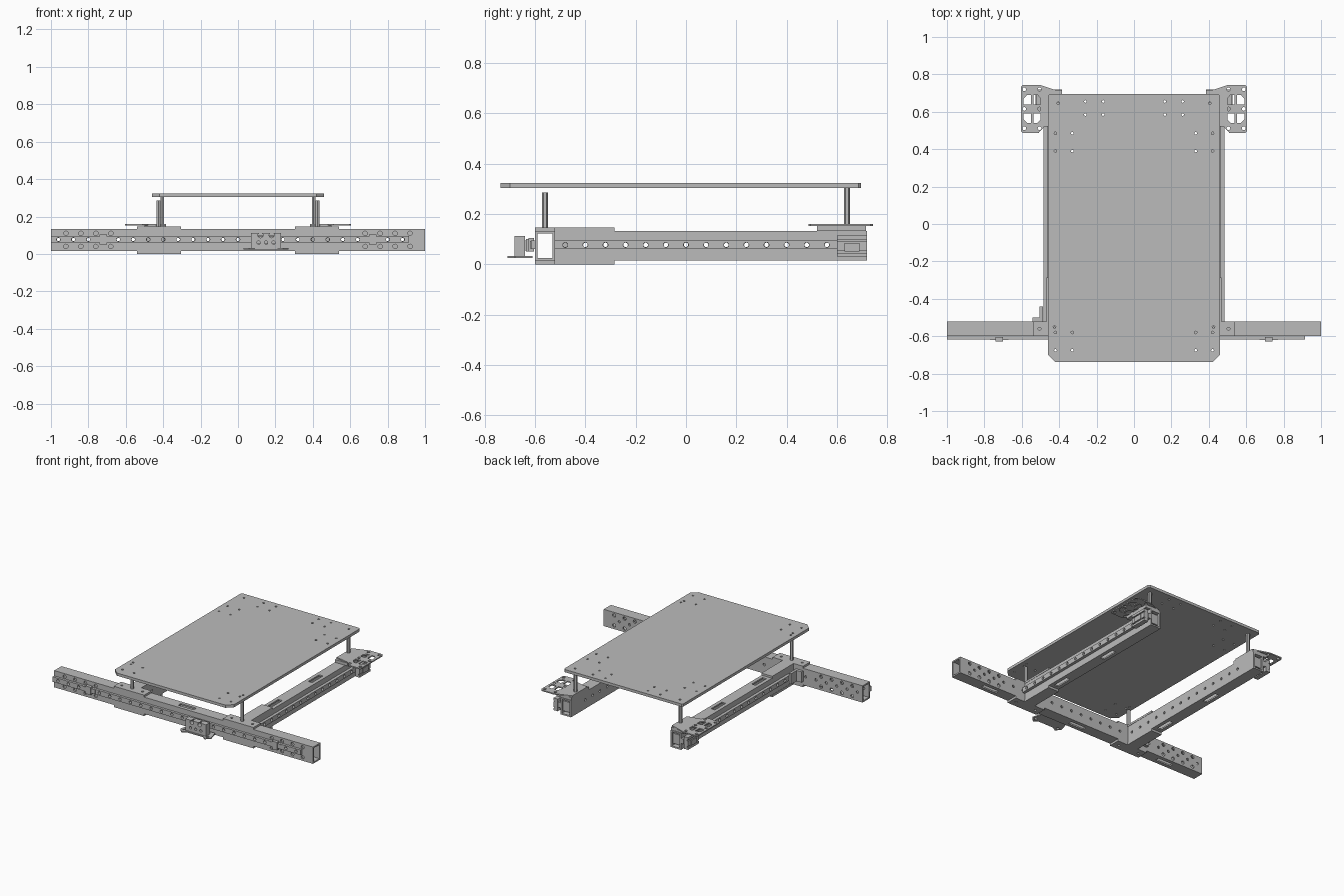
import bpy, bmesh, math
from mathutils import Matrix, Vector

if "Cube" in bpy.data.objects:
    bpy.data.objects.remove(bpy.data.objects["Cube"])

metal = bpy.data.materials.new("plain_grey_metal")
metal.use_nodes = True
GREY = (0.5, 0.5, 0.5, 1)
metal.diffuse_color = GREY
metal.node_tree.nodes["Principled BSDF"].inputs["Base Color"].default_value = GREY

TURN = {"x": Matrix.Rotation(math.pi / 2, 4, "Y"),
        "y": Matrix.Rotation(math.pi / 2, 4, "X"),
        "z": Matrix.Identity(4)}


def add_box(bm, x, y, z):
    lo, hi = Vector((x[0], y[0], z[0])), Vector((x[1], y[1], z[1]))
    m = Matrix.Translation((lo + hi) / 2) @ Matrix.Diagonal((hi - lo).to_4d())
    bmesh.ops.create_cube(bm, size=1, matrix=m)


def add_rod(bm, centre, radius, length, axis, sides=12):
    bmesh.ops.create_cone(bm, cap_ends=True, segments=sides, radius1=radius, radius2=radius,
                          depth=length, matrix=Matrix.Translation(centre) @ TURN[axis])


def add_prism(bm, points, z):
    face = bm.faces.new([bm.verts.new((px, py, z[0])) for px, py in points])
    top = bmesh.ops.extrude_face_region(bm, geom=[face])["geom"]
    bmesh.ops.translate(bm, vec=(0, 0, z[1] - z[0]),
                        verts=[v for v in top if isinstance(v, bmesh.types.BMVert)])


def finish(name, bm):
    bmesh.ops.recalc_face_normals(bm, faces=bm.faces)
    mesh = bpy.data.meshes.new(name)
    bm.to_mesh(mesh)
    bm.free()
    mesh.materials.append(metal)
    ob = bpy.data.objects.new(name, mesh)
    bpy.context.scene.collection.objects.link(ob)
    return ob


def box(name, x, y, z):
    bm = bmesh.new()
    add_box(bm, sorted(x), sorted(y), z)
    return finish(name, bm)


def prism(name, points, z):
    bm = bmesh.new()
    add_prism(bm, points, z)
    return finish(name, bm)


def cut(ob, bm):
    """Subtract the shapes in bm from the object."""
    tool = finish("cutter", bm)
    tool.hide_render = True
    mod = ob.modifiers.new("cut", "BOOLEAN")
    mod.object, mod.operation, mod.solver = tool, "DIFFERENCE", "EXACT"
    bpy.context.view_layer.objects.active = ob
    bpy.ops.object.modifier_apply(modifier=mod.name)
    bpy.data.objects.remove(tool)


def drill(ob, centres, radius, length, axis):
    bm = bmesh.new()
    for c in centres:
        add_rod(bm, c, radius, length, axis)
    cut(ob, bm)


def cut_boxes(ob, boxes):
    bm = bmesh.new()
    for b in boxes:
        add_box(bm, *[sorted(r) for r in b])
    cut(ob, bm)


LOW, HIGH, WALL, MID = 0.015, 0.132, 0.01, 0.077
BORE = (LOW + WALL, HIGH - WALL)

# Front cross beam: hollow tube with bolt holes and slots
beam = box("cross_beam", (-1, 1), (-0.6, -0.52), (LOW, HIGH))
cut_boxes(beam, [((-1.1, 1.1), (-0.59, -0.53), BORE)])
drill(beam, [(s * x, -0.56, z) for s in (1, -1) for x in (0.68, 0.76, 0.84, 0.92)
             for z in (0.04, 0.11)], 0.012, 0.2, "y")
row = [(-0.96 + 0.08 * i, -0.6, MID) for i in range(24)]
drill(beam, row, 0.009, 0.3, "y")
cut_boxes(beam, [((-0.06, 0.06), (-0.575, -0.545), (-0.1, 0.2))] +
          [((s * 0.66, s * 0.78), (-0.575, -0.545), (-0.1, 0.05)) for s in (1, -1)])
rail = box("front_rail", (-1, 0.915), (-0.617, -0.6), (0.06, 0.095))
drill(rail, row, 0.01, 0.1, "y")
for s in (1, -1):
    box("front_rail_stop", (s * 0.7, s * 0.74), (-0.627, -0.605), (0.05, 0.105))
    box("front_rail_clip", (s * 0.67, s * 0.77), (-0.62, -0.6), (0.062, 0.093))

# Carriage on the front rail, with its lower bracket
box("front_carriage", (0.09, 0.21), (-0.636, -0.612), (0.05, 0.1))
block = box("front_clamp", (0.07, 0.23), (-0.682, -0.64), (0.033, 0.113))
drill(block, [(x, -0.66, 0.1) for x in (0.12, 0.18)], 0.014, 0.1, "y")
drill(block, [(x, -0.66, 0.06) for x in (0.11, 0.15, 0.19)], 0.009, 0.1, "y")
box("front_clamp_bridge", (0.1, 0.2), (-0.645, -0.63), (0.055, 0.095))
bracket = prism("front_bracket", [(0.03, -0.68), (0.06, -0.71), (0.09, -0.69), (0.21, -0.69),
                                  (0.24, -0.71), (0.27, -0.68), (0.25, -0.61), (0.05, -0.61)],
                (0.025, 0.033))
drill(bracket, [(0.06, -0.68, 0.03), (0.24, -0.68, 0.03)], 0.01, 0.1, "z")

for s in (1, -1):
    # Side tube with its outer rail
    tube = box("side_tube", (s * 0.385, s * 0.465), (-0.52, 0.72), (LOW, HIGH))
    cut_boxes(tube, [((s * 0.395, s * 0.455), (-0.6, 0.8), BORE)])
    holes = [(s * 0.43, -0.48 + 0.08 * i, MID) for i in range(14)]
    drill(tube, holes, 0.009, 0.2, "x")
    cut_boxes(tube, [((s * 0.41, s * 0.44), (y - 0.06, y + 0.06), (-0.1, 0.2))
                     for y in (-0.2, 0.25)])
    side_rail = box("side_rail", (s * 0.465, s * 0.485), (-0.52, 0.72), (0.06, 0.095))
    drill(side_rail, holes, 0.01, 0.2, "x")

    # T shaped joining plates above and below
    tee = [(0.305, -0.6), (0.54, -0.6), (0.54, -0.52), (0.467, -0.52),
           (0.467, -0.285), (0.383, -0.285), (0.383, -0.52), (0.305, -0.52)]
    tee = [(s * x, y) for x, y in tee]
    bolts = [(s * x, -0.56, 0.07) for x in (0.345, 0.505)]
    for name, z in (("upper_tee_plate", (HIGH, 0.146)), ("lower_tee_plate", (0, LOW))):
        drill(prism(name, tee, z), bolts, 0.008, 0.4, "z")

    # Rear carriage on the side rail
    rear = box("rear_carriage", (s * 0.487, s * 0.52), (0.6, 0.72), (0.03, 0.115))
    cut_boxes(rear, [((s * 0.512, s * 0.53), (0.59, 0.73), (z, z + 0.008))
                     for z in (0.045, 0.09)])
    box("rear_carriage_clip", (s * 0.487, s * 0.526), (0.63, 0.69), (0.05, 0.085))
    spacer = box("rear_spacer", (s * 0.385, s * 0.5), (0.52, 0.715), (HIGH, 0.152))
    cut_boxes(spacer, [((s * 0.4, s * 0.45), (0.54, 0.61), (0.1, 0.2))])
    box("rear_tube_stop", (s * 0.398, s * 0.452), (0.69, 0.71), (0.04, 0.11))

    # Perforated corner plate
    outline = [(0.385, 0.705), (0.5, 0.743), (0.595, 0.743), (0.605, 0.733), (0.605, 0.495),
               (0.595, 0.487), (0.51, 0.487), (0.48, 0.52), (0.385, 0.54)]
    corner = prism("corner_plate", [(s * x, y) for x, y in outline], (0.152, 0.16))
    bm = bmesh.new()
    for u in (1, -1):
        for v in (1, -1):
            cx, cy = 0.544 + u * 0.008, 0.615 + v * 0.025
            window = [(0, 0), (u * 0.038, 0), (u * 0.038, v * 0.03),
                      (u * 0.02, v * 0.05), (0, v * 0.05)]
            add_prism(bm, [(s * (cx + x), cy + y) for x, y in window], (0.1, 0.2))
    cut(corner, bm)
    drill(corner, [(s * x, y, 0.155) for x in (0.505, 0.587) for y in (0.512, 0.615, 0.72)],
          0.01, 0.1, "z")

    # Standoffs under the top plate
    for name, x, y, z in (("rear_standoff", 0.405, 0.64, (0.155, 0.308)),
                          ("front_standoff", 0.425, -0.56, (0.14, 0.285))):
        bm = bmesh.new()
        add_rod(bm, (s * x, y, sum(z) / 2), 0.012, z[1] - z[0], "z", 6)
        finish(name, bm)

# Small bracket at the inner joint of the right rail
box("joint_bracket_base", (-0.542, -0.487), (-0.52, -0.5), (0.04, 0.115))
box("joint_bracket_arm", (-0.505, -0.487), (-0.5, -0.44), (0.04, 0.115))

# Top plate with clipped corners and mounting holes
half = [(0.42, -0.738), (0.46, -0.7), (0.46, 0.685), (0.45, 0.695)]
top = prism("top_plate", half + [(-x, y) for x, y in reversed(half)], (0.304, 0.323))
spots = [(x, y) for x in (0.33, 0.42) for y in (0.485, 0.39, -0.58, -0.675)]
spots += [(x, y) for x in (0.165, 0.26) for y in (0.585, 0.655)]
spots += [(0.405, 0.645), (0.425, -0.55)]
drill(top, [(s * x, y, 0.31) for s in (1, -1) for x, y in spots], 0.007, 0.2, "z")
